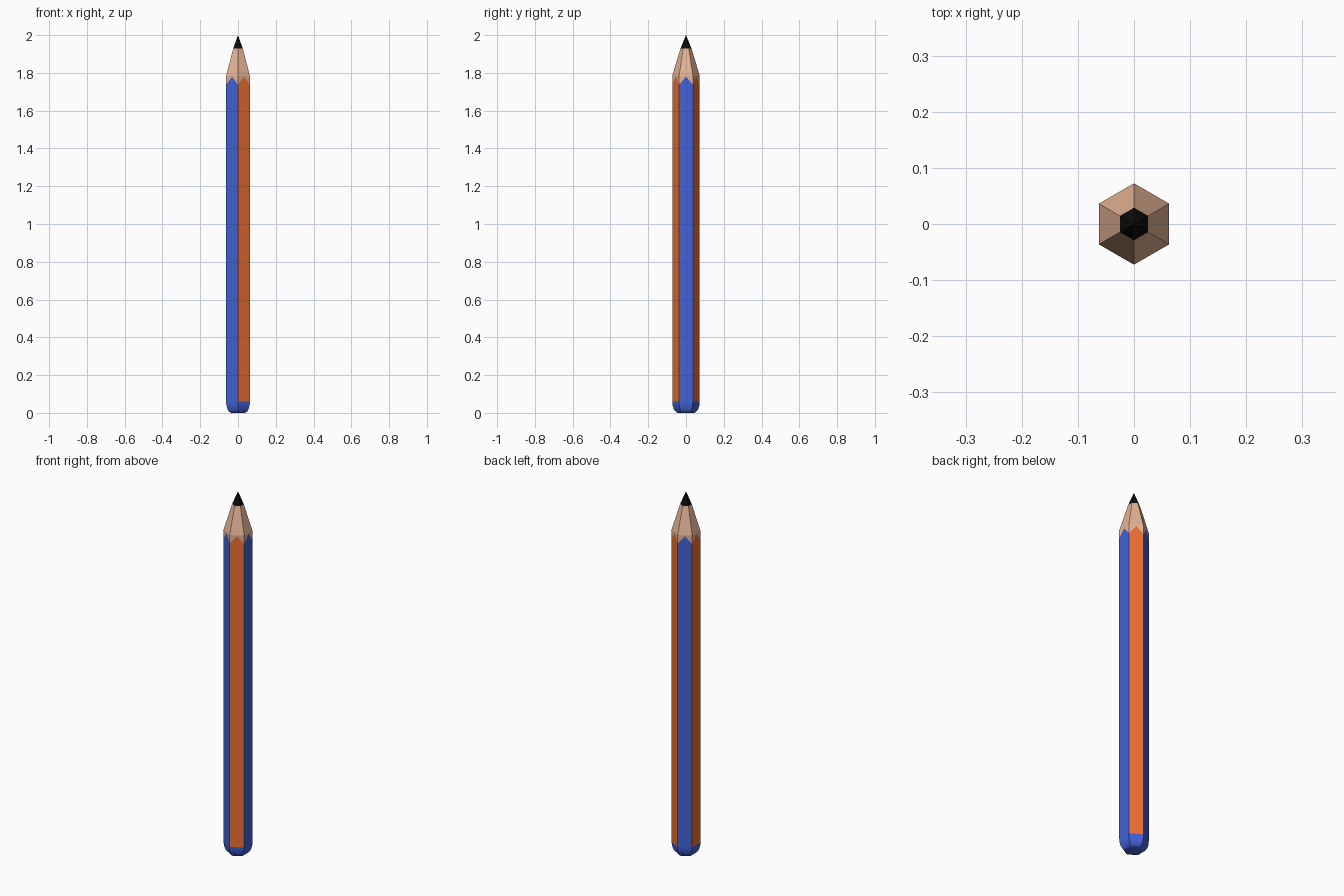
import bpy, bmesh
from math import sin, cos, pi, radians

if "Cube" in bpy.data.objects:
    bpy.data.objects.remove(bpy.data.objects["Cube"])

R = 0.0725                 # corner radius of the hexagonal shaft
Z_CAP, Z_LOW, Z_PEAK = 0.06, 1.737, 1.78
Z_SHOULDER, Z_LEAD, Z_TIP = 1.785, 1.93, 2.0
R_LEAD = 0.029


def material(name, rgb):
    m = bpy.data.materials.new(name)
    m.diffuse_color = (*rgb, 1)
    m.use_nodes = True
    m.node_tree.nodes["Principled BSDF"].inputs["Base Color"].default_value = m.diffuse_color
    return m


blue = material("blue_paint", (0.054, 0.122, 0.68))
orange = material("orange_paint", (0.855, 0.162, 0.03))
wood = material("bare_wood", (0.79, 0.46, 0.30))
black = material("graphite", (0.004, 0.004, 0.004))


def corner(i, r, z):
    a = radians(60 * i - 30)
    return (r * cos(a), r * sin(a), z)


def face_mid(i, z):
    a = radians(60 * i)
    return (R * cos(pi / 6) * cos(a), R * cos(pi / 6) * sin(a), z)


def build(name, faces, mats, smooth=False):
    """faces: list of (points, material index)"""
    bm = bmesh.new()
    for pts, mi in faces:
        bm.faces.new([bm.verts.new(p) for p in pts]).material_index = mi
    bmesh.ops.remove_doubles(bm, verts=bm.verts, dist=1e-5)
    me = bpy.data.meshes.new(name)
    bm.to_mesh(me)
    bm.free()
    for m in mats:
        me.materials.append(m)
    ob = bpy.data.objects.new(name, me)
    bpy.context.collection.objects.link(ob)
    if smooth:
        bpy.ops.object.select_all(action='DESELECT')
        ob.select_set(True)
        bpy.context.view_layer.objects.active = ob
        bpy.ops.object.shade_smooth_by_angle(angle=radians(30))
    return ob


def band(i, r0, z0, r1, z1):
    return [corner(i, r0, z0), corner(i + 1, r0, z0),
            corner(i + 1, r1, z1), corner(i, r1, z1)]


# Painted shaft: alternating stripes, each ending in a peak
build("painted_shaft", [
    ([corner(i, R, Z_CAP), corner(i + 1, R, Z_CAP), corner(i + 1, R, Z_LOW),
      face_mid(i, Z_PEAK), corner(i, R, Z_LOW)], i % 2) for i in range(6)],
    [blue, orange])

# Sharpened wood: notched collar, then the taper
collar = [([corner(i, R, Z_LOW), face_mid(i, Z_PEAK), corner(i + 1, R, Z_LOW),
            corner(i + 1, R, Z_SHOULDER), corner(i, R, Z_SHOULDER)], 0)
          for i in range(6)]
taper = [(band(i, R, Z_SHOULDER, R_LEAD, Z_LEAD), 0) for i in range(6)]
build("sharpened_wood", collar + taper, [wood])

# Lead point
build("lead_point", [
    ([corner(i, R_LEAD, Z_LEAD), corner(i + 1, R_LEAD, Z_LEAD), (0, 0, Z_TIP)], 0)
    for i in range(6)], [black])

# Rounded end cap: quarter-ellipse profile on the hexagon
STEPS, R_END = 8, 0.040
prof = [(R_END + (R - R_END) * sin(t * pi / 2 / STEPS),
         Z_CAP * (1 - cos(t * pi / 2 / STEPS))) for t in range(STEPS + 1)]
cap = [(band(i, *a, *b), 0) for a, b in zip(prof, prof[1:]) for i in range(6)]
cap.append(([corner(-i, R_END, 0) for i in range(6)], 0))
build("end_cap", cap, [blue], smooth=True)
